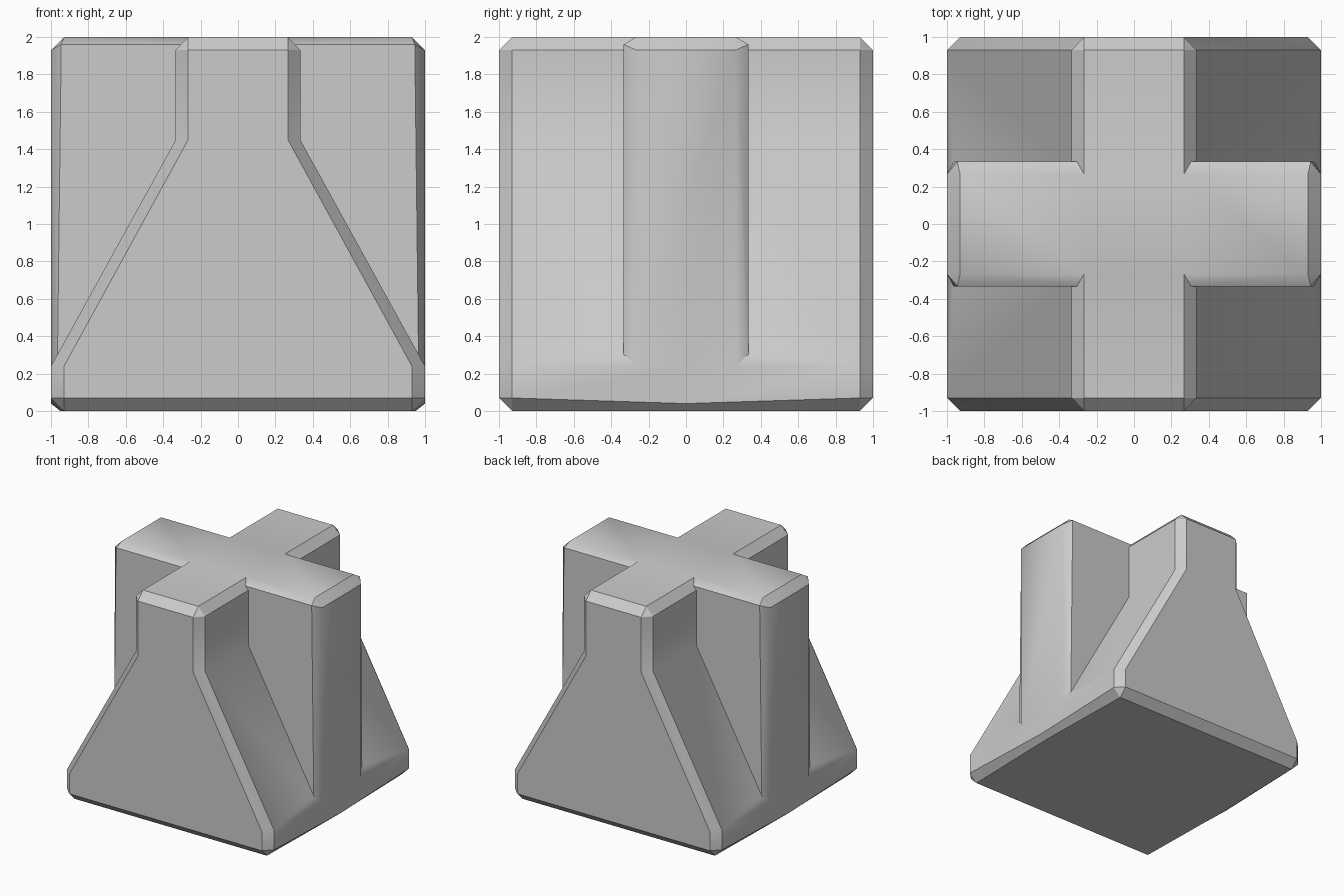
import bpy
import bmesh

cube = bpy.data.objects.get("Cube")
if cube:
    bpy.data.objects.remove(cube, do_unlink=True)

grey = bpy.data.materials.new("stone grey")
grey.use_nodes = True
colour = (0.6, 0.6, 0.6, 1)
grey.diffuse_color = colour
grey.node_tree.nodes["Principled BSDF"].inputs["Base Color"].default_value = colour


def add_object(name, bm):
    bmesh.ops.recalc_face_normals(bm, faces=bm.faces)
    mesh = bpy.data.meshes.new(name)
    bm.to_mesh(mesh)
    bm.free()
    mesh.materials.append(grey)
    obj = bpy.data.objects.new(name, mesh)
    bpy.context.collection.objects.link(obj)
    return obj


# Tapered body: right half of the outline, mirrored and lofted along y
full = [(.93, 0), (1, .07), (1, .24), (.333, 1.45), (.333, 1.93), (.267, 2)]
middle = [(.95, 0), (1, .04)] + full[2:]
inset = [(.93, .07), (.93, .07), (.93, .24), (.267, 1.45), (.267, 1.93), (.267, 1.93)]
sections = [(-1, inset), (-.93, full), (0, middle), (.93, full), (1, inset)]

bm = bmesh.new()
rings = []
for y, half in sections:
    outline = half + [(-x, z) for x, z in reversed(half)]
    rings.append([bm.verts.new((x, y, z)) for x, z in outline])
for a, b in zip(rings, rings[1:]):
    for i in range(len(a)):
        j = (i + 1) % len(a)
        bm.faces.new((a[i], a[j], b[j], b[i]))
bm.faces.new(rings[0])
bm.faces.new(rings[-1])
bmesh.ops.remove_doubles(bm, verts=bm.verts, dist=0.001)
body = add_object("tapered_body", bm)

# Cross arm: chamfered bar running from side to side
corner = [(1, .267, .24), (1, .267, 1.93), (.945, .333, 1.96),
          (.965, .333, .3), (.93, .267, 2)]
bm = bmesh.new()
for sx in (-1, 1):
    for sy in (-1, 1):
        for x, y, z in corner:
            bm.verts.new((sx * x, sy * y, z))
# Meeting points where the long top chamfer reaches the body
for sx in (-1, 1):
    for sy in (-1, 1):
        bm.verts.new((sx * .333, sy * .333, 1.935))
bmesh.ops.convex_hull(bm, input=bm.verts)
loose = [v for v in bm.verts if not v.link_faces]
bmesh.ops.delete(bm, geom=loose, context='VERTS')
bmesh.ops.dissolve_limit(bm, angle_limit=0.01, verts=bm.verts, edges=bm.edges)
arm = add_object("cross_arm", bm)

# Join the arm into the body
union = body.modifiers.new("union", 'BOOLEAN')
union.operation = 'UNION'
union.solver = 'EXACT'
union.object = arm
bpy.context.view_layer.objects.active = body
body.select_set(True)
bpy.ops.object.modifier_apply(modifier=union.name)
bpy.data.objects.remove(arm, do_unlink=True)

bpy.ops.object.select_all(action='DESELECT')
body.select_set(True)
bpy.ops.object.shade_smooth_by_angle(angle=0.56)
